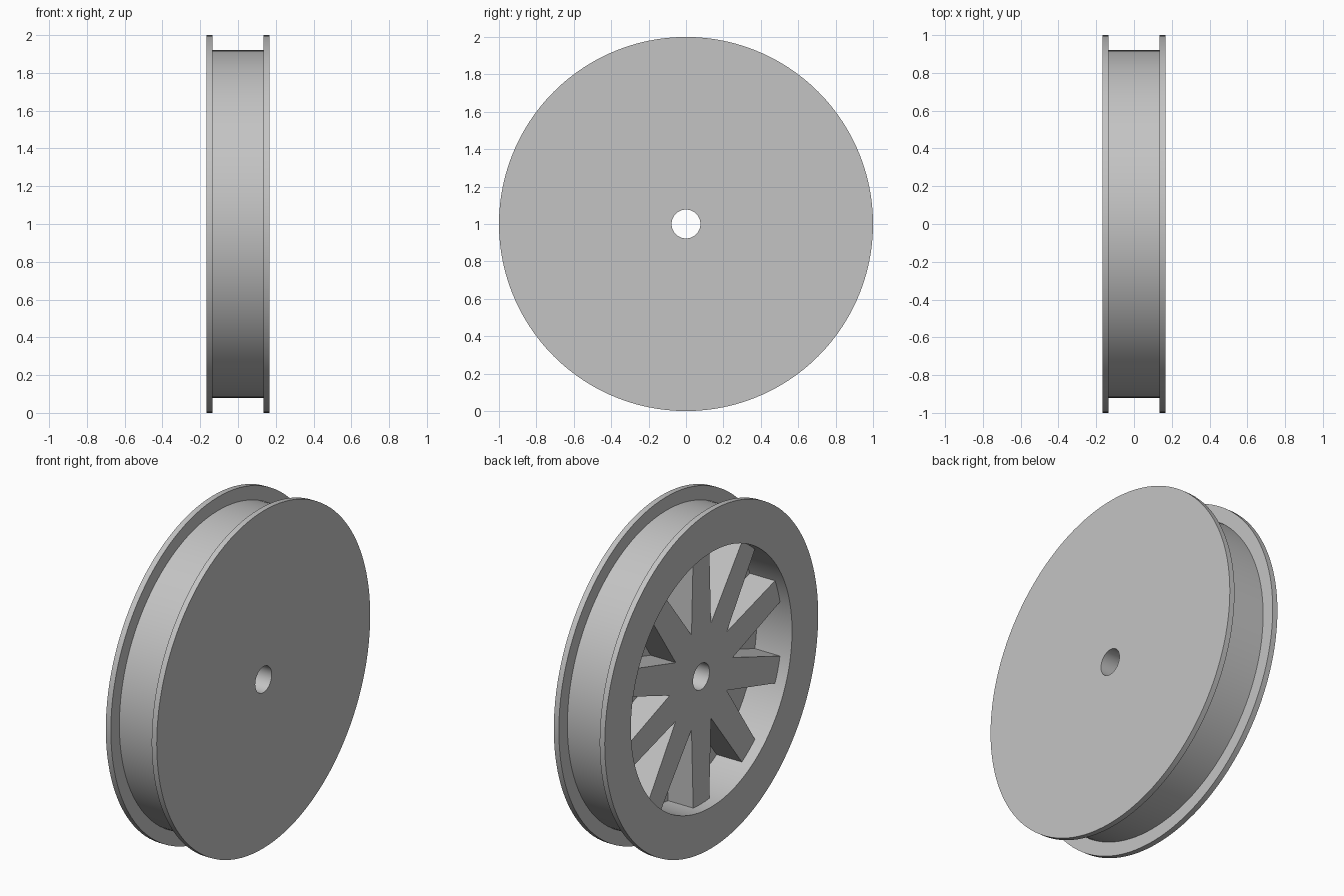
import bpy, bmesh, math

cube = bpy.data.objects.get("Cube")
if cube:
    bpy.data.objects.remove(cube, do_unlink=True)

SEGMENTS = 120          # steps around the axle
SPOKES = 10
BORE = 0.077            # axle hole radius
RIM_INNER = 0.755
WEB = 0.065             # inner face of the solid side
SPOKE_FACE = -0.1       # recessed outer face of the spokes
CENTRE = 1.0

grey = bpy.data.materials.new("plain_grey")
grey.use_nodes = True
colour = (0.55, 0.55, 0.55, 1)
grey.diffuse_color = colour
grey.node_tree.nodes["Principled BSDF"].inputs["Base Color"].default_value = colour


def polar(x, radius, angle):
    """Point around the axle, which runs along x."""
    return (x, radius * math.cos(angle), CENTRE + radius * math.sin(angle))


def finish(name, bm):
    bmesh.ops.recalc_face_normals(bm, faces=bm.faces)
    mesh = bpy.data.meshes.new(name)
    bm.to_mesh(mesh)
    bm.free()
    mesh.materials.append(grey)
    obj = bpy.data.objects.new(name, mesh)
    bpy.context.collection.objects.link(obj)
    bpy.ops.object.select_all(action='DESELECT')
    obj.select_set(True)
    bpy.context.view_layer.objects.active = obj
    bpy.ops.object.shade_smooth_by_angle(angle=math.radians(30))
    return obj


# Wheel body: flanged rim and solid side, lathed from a closed (x, radius) profile
profile = [(0.167, BORE), (0.167, 1), (0.134, 1), (0.134, 0.92),
           (-0.134, 0.92), (-0.134, 1), (-0.167, 1), (-0.167, RIM_INNER),
           (WEB, RIM_INNER), (WEB, BORE)]
bm = bmesh.new()
rings = [[bm.verts.new(polar(x, r, math.tau * i / SEGMENTS)) for x, r in profile]
         for i in range(SEGMENTS)]
for i, ring in enumerate(rings):
    following = rings[(i + 1) % SEGMENTS]
    for j in range(len(profile)):
        k = (j + 1) % len(profile)
        bm.faces.new((ring[j], ring[k], following[k], following[j]))
finish("wheel_body", bm)

# Hub and spokes: one tapered sector per spoke, extruded back to the solid side
bm = bmesh.new()
half = math.pi / SPOKES
tip_radius = RIM_INNER + 0.015
tip_angle = math.asin(0.075 / tip_radius)
steps = SEGMENTS // SPOKES
for s in range(SPOKES):
    middle = math.pi / 2 + 2 * half * s
    outline = [(BORE, middle - half + 2 * half * i / steps) for i in range(steps + 1)]
    outline += [(0.295, middle + half), (tip_radius, middle + tip_angle),
                (tip_radius, middle - tip_angle), (0.295, middle - half)]
    front = [bm.verts.new(polar(SPOKE_FACE, r, a)) for r, a in outline]
    back = [bm.verts.new(polar(WEB, r, a)) for r, a in outline]
    bm.faces.new(front)
    for i in range(len(outline)):
        j = (i + 1) % len(outline)
        # leave the joints between neighbouring sectors open
        if i not in (steps, len(outline) - 1):
            bm.faces.new((front[i], front[j], back[j], back[i]))
bmesh.ops.remove_doubles(bm, verts=bm.verts, dist=0.0001)
finish("hub_and_spokes", bm)
